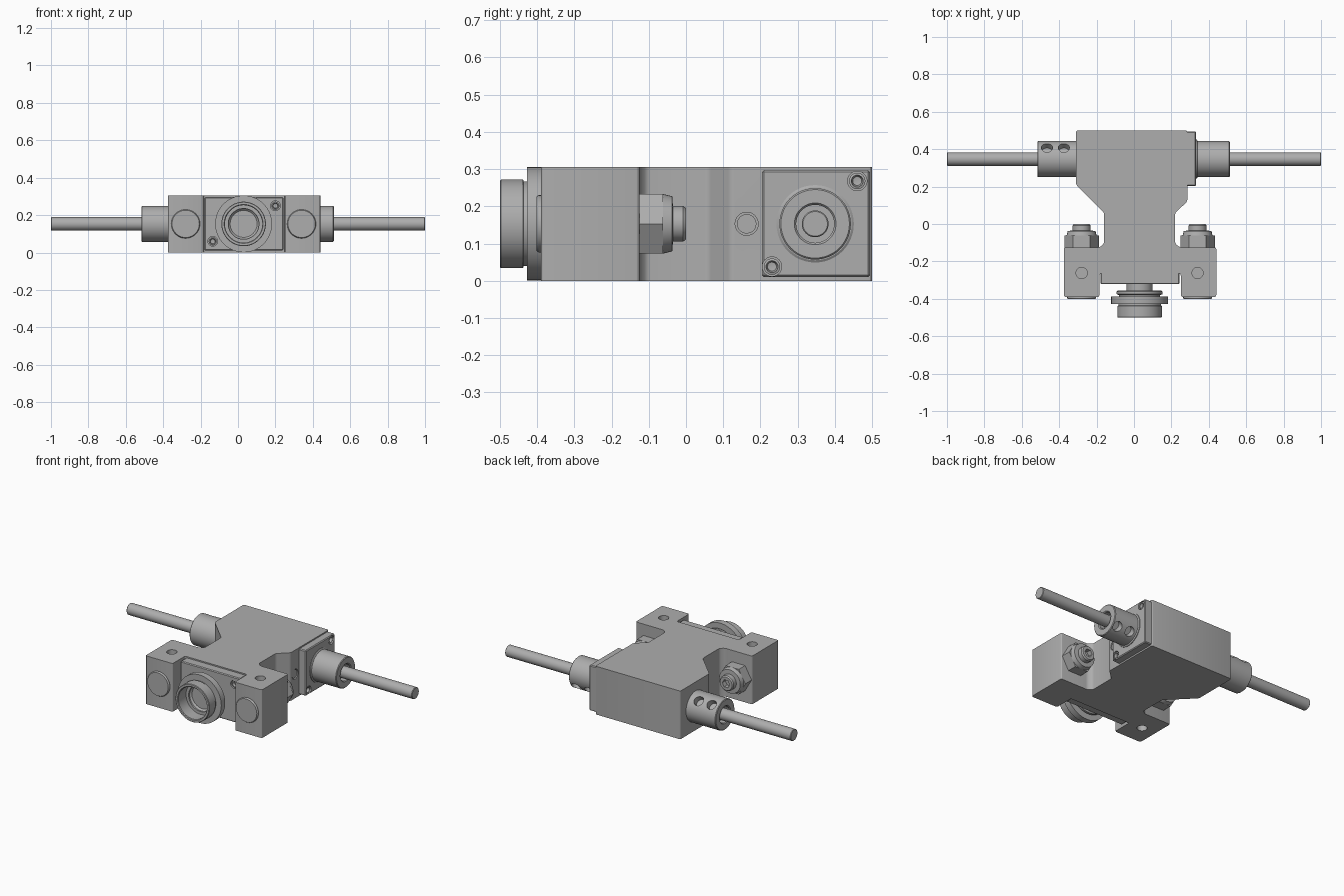
import bpy, bmesh, math
from mathutils import Vector, Matrix

if "Cube" in bpy.data.objects:
    bpy.data.objects.remove(bpy.data.objects["Cube"], do_unlink=True)

steel = bpy.data.materials.new("satin steel grey")
steel.use_nodes = True
GREY = (0.42, 0.42, 0.42, 1)
steel.diffuse_color = GREY
steel.node_tree.nodes["Principled BSDF"].inputs["Base Color"].default_value = GREY

MID = 0.153        # height of all axes
SHAFT_Y = 0.347
RIGHT, LEFT = Vector((1, 0, 0)), Vector((-1, 0, 0))
FRONT, BACK = Vector((0, -1, 0)), Vector((0, 1, 0))
UP = Vector((0, 0, 1))


def finish(name, bm):
    bmesh.ops.recalc_face_normals(bm, faces=bm.faces)
    mesh = bpy.data.meshes.new(name)
    bm.to_mesh(mesh)
    bm.free()
    obj = bpy.data.objects.new(name, mesh)
    bpy.context.collection.objects.link(obj)
    mesh.materials.append(steel)
    return obj


def lathe(name, profile, origin, axis, sides=48):
    """Revolve (radius, distance) points about an axis."""
    bm = bmesh.new()
    verts = [bm.verts.new((r, 0, h)) for r, h in profile]
    edges = [bm.edges.new(pair) for pair in zip(verts, verts[1:])]
    bmesh.ops.spin(bm, geom=verts + edges, cent=(0, 0, 0), axis=(0, 0, 1),
                   angle=math.tau, steps=sides, use_duplicate=False)
    bmesh.ops.remove_doubles(bm, verts=bm.verts, dist=1e-5)
    turn = UP.rotation_difference(axis).to_matrix().to_4x4()
    bm.transform(Matrix.Translation(origin) @ turn)
    return finish(name, bm)


def rod(name, radius, start, end, origin, axis, sides=48):
    return lathe(name, [(0, start), (radius, start), (radius, end), (0, end)],
                 origin, axis, sides)


def box(name, low, high):
    bm = bmesh.new()
    bmesh.ops.create_cube(bm, size=1)
    low, high = Vector(low), Vector(high)
    bm.transform(Matrix.Translation((low + high) / 2)
                 @ Matrix.Diagonal((high - low).to_4d()))
    bmesh.ops.bevel(bm, geom=bm.edges[:], offset=0.005, segments=1, affect='EDGES')
    return finish(name, bm)


def cut(obj, cutters):
    """Subtract cutters, then discard them."""
    for cutter in cutters:
        cutter.hide_render = True
        mod = obj.modifiers.new("cut", 'BOOLEAN')
        mod.operation, mod.solver, mod.object = 'DIFFERENCE', 'EXACT', cutter
        bpy.context.view_layer.objects.active = obj
        bpy.ops.object.modifier_apply(modifier=mod.name)
        bpy.data.objects.remove(cutter, do_unlink=True)


def hole(origin, axis, radius, depth):
    return rod("hole_cutter", radius, -depth, 0.05, origin, axis, 32)


# Main housing: plan outline extruded upward, upright edges softened
outline = [(-0.31, 0.5), (0.285, 0.5), (0.285, 0.12), (0.22, 0.06),
           (0.22, -0.105), (0.245, -0.125), (0.44, -0.125), (0.44, -0.39),
           (0.25, -0.39), (0.25, -0.265), (-0.185, -0.265), (-0.185, -0.39),
           (-0.375, -0.39), (-0.375, -0.125), (-0.185, -0.125),
           (-0.16, -0.105), (-0.16, 0.06), (-0.31, 0.21)]
bm = bmesh.new()
base = bm.faces.new([bm.verts.new((x, y, 0)) for x, y in outline])
top = bmesh.ops.extrude_face_region(bm, geom=[base])["geom"]
bmesh.ops.translate(bm, vec=(0, 0, 0.305),
                    verts=[v for v in top if isinstance(v, bmesh.types.BMVert)])
upright = [e for e in bm.edges if abs(e.verts[0].co.z - e.verts[1].co.z) > 0.1]
bmesh.ops.bevel(bm, geom=upright, offset=0.01, segments=3, profile=0.5, affect='EDGES')
housing = finish("housing", bm)

ARMS = {"right": -0.28, "left": 0.34}
cutters = [hole((0.285, 0.163, MID), RIGHT, 0.031, 0.02)]
for x in ARMS.values():
    cutters += [hole((x, -0.262, 0.305), UP, 0.03, 0.06),
                hole((x, -0.262, 0), -UP, 0.03, 0.06)]
cut(housing, cutters)
rod("side_plug", 0.026, -0.02, -0.004, (0.285, 0.163, MID), RIGHT)

# Clamp bolts through both arms, with a hex nut and socketed stud at the back
for side, x in ARMS.items():
    at = (x, 0, MID)
    lathe(side + "_bolt_head", [(0, 0.38), (0.077, 0.38), (0.077, 0.396),
                                (0.073, 0.402), (0, 0.402)], at, FRONT)
    rod(side + "_hex_nut", 0.092, -0.126, -0.062, at, BACK, 6)
    lathe(side + "_nut_collar", [(0, -0.07), (0.08, -0.062), (0.074, -0.037),
                                 (0.047, -0.035), (0, -0.035)], at, BACK)
    stud = lathe(side + "_stud", [(0, -0.05), (0.048, -0.05), (0.048, -0.008),
                                  (0.042, 0), (0, 0)], at, BACK)
    cut(stud, [rod("socket_cutter", 0.026, -0.03, 0.05, at, BACK, 6)])

# Cover plates with recessed screws
front_plate = box("front_plate", (-0.178, -0.322, 0.01), (0.242, -0.26, 0.297))
side_plate = box("side_plate", (0.28, 0.204, 0.01), (0.332, 0.494, 0.297))
SCREWS = [(front_plate, FRONT, [(0.2, -0.322, 0.25), (-0.135, -0.322, 0.06)]),
          (side_plate, RIGHT, [(0.332, 0.46, 0.268), (0.332, 0.231, 0.038)])]
for plate, axis, spots in SCREWS:
    cut(plate, [hole(p, axis, 0.026, 0.03) for p in spots])
    for p in spots:
        lathe(plate.name + "_screw", [(0, -0.032), (0.022, -0.032), (0.022, -0.006),
                                      (0.016, -0.004), (0.012, -0.02), (0, -0.022)],
              p, axis, 24)

# Front connector: stepped neck, flange and hollow barrel
lathe("front_connector",
      [(0, 0.3), (0.07, 0.3), (0.07, 0.355), (0.115, 0.355), (0.123, 0.362),
       (0.123, 0.375), (0.11, 0.38), (0.11, 0.388), (0.152, 0.388),
       (0.152, 0.427), (0.114, 0.427), (0.114, 0.436), (0.119, 0.438),
       (0.119, 0.497), (0.116, 0.5), (0.104, 0.5), (0.1, 0.496),
       (0.1, 0.42), (0.082, 0.42), (0.082, 0.41), (0.072, 0.40), (0, 0.40)],
      (0.03, 0, MID), FRONT, 64)

# Shaft hubs with a counterbore and two set-screw holes each
HUBS = [("right", LEFT, 0.3, 0.517, 50, (0.375, 0.465)),
        ("left", RIGHT, 0.32, 0.512, -40, (0.385, 0.475))]
for side, axis, start, end, tilt, spots in HUBS:
    at = Vector((0, SHAFT_Y, MID))
    hub = lathe(side + "_hub",
                [(0, start), (0.096, start), (0.096, end - 0.004),
                 (0.092, end), (0.056, end), (0.051, end - 0.006),
                 (0.051, end - 0.04), (0, end - 0.04)], at, axis)
    a = math.radians(tilt)
    out = Vector((0, math.cos(a), math.sin(a)))
    cut(hub, [hole(at + axis * s + out * 0.096, out, 0.03, 0.04) for s in spots])
    lathe(side + "_shaft", [(0, end - 0.06), (0.036, end - 0.06), (0.036, 0.997),
                            (0.033, 1), (0, 1)], at, axis)
lathe("left_hub_collar", [(0, 0.325), (0.104, 0.325), (0.104, 0.336),
                          (0.098, 0.34), (0, 0.34)], (0, SHAFT_Y, MID), RIGHT)

# Smooth round surfaces, keep machined edges crisp
bpy.ops.object.select_all(action='DESELECT')
for obj in bpy.context.scene.objects:
    if obj.type == 'MESH' and steel.name in obj.data.materials:
        obj.select_set(True)
        bpy.context.view_layer.objects.active = obj
bpy.ops.object.shade_smooth_by_angle(angle=math.radians(30))
